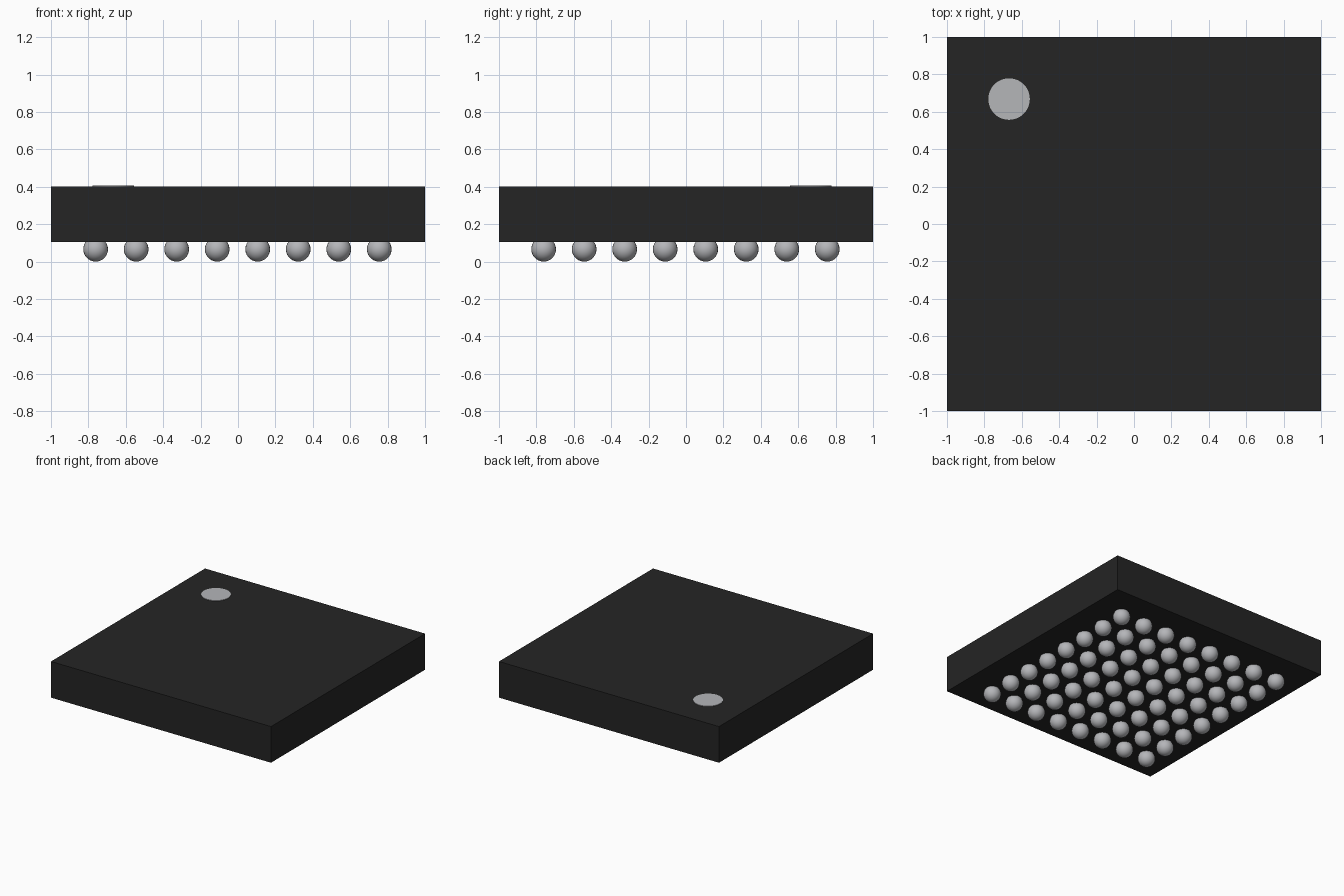
import bpy, bmesh
from mathutils import Matrix

if "Cube" in bpy.data.objects:
    bpy.data.objects.remove(bpy.data.objects["Cube"])


def material(name, colour):
    m = bpy.data.materials.new(name)
    m.diffuse_color = (*colour, 1)
    m.use_nodes = True
    m.node_tree.nodes["Principled BSDF"].inputs["Base Color"].default_value = m.diffuse_color
    return m


def finish(name, bm, mat, smooth=False):
    me = bpy.data.meshes.new(name)
    for f in bm.faces:
        f.smooth = smooth
    bm.to_mesh(me)
    bm.free()
    me.materials.append(mat)
    ob = bpy.data.objects.new(name, me)
    bpy.context.collection.objects.link(ob)
    return ob


black = material("black plastic", (0.018, 0.018, 0.018))
silver = material("silver grey", (0.46, 0.465, 0.485))

BOTTOM, TOP = 0.105, 0.402
PITCH, BALL_R, COUNT = 0.2166, 0.066, 8

# Package body
bm = bmesh.new()
bmesh.ops.create_cube(bm, size=1, matrix=Matrix.Translation((0, 0, (BOTTOM + TOP) / 2))
                      @ Matrix.Diagonal((2, 2, TOP - BOTTOM, 1)))
finish("package_body", bm, black)

# Orientation dot on the top face
bm = bmesh.new()
bmesh.ops.create_cone(bm, cap_ends=True, segments=48, radius1=0.111, radius2=0.111,
                      depth=0.006, matrix=Matrix.Translation((-0.668, 0.668, TOP + 0.001)))
finish("orientation_dot", bm, silver)

# Grid of solder balls underneath, part sunk into the body
bm = bmesh.new()
for i in range(COUNT):
    for j in range(COUNT):
        x, y = ((k - (COUNT - 1) / 2) * PITCH - 0.003 for k in (i, j))
        bmesh.ops.create_uvsphere(bm, u_segments=24, v_segments=14, radius=BALL_R,
                                  matrix=Matrix.Translation((x, y, BALL_R)))
finish("solder_balls", bm, silver, smooth=True)
